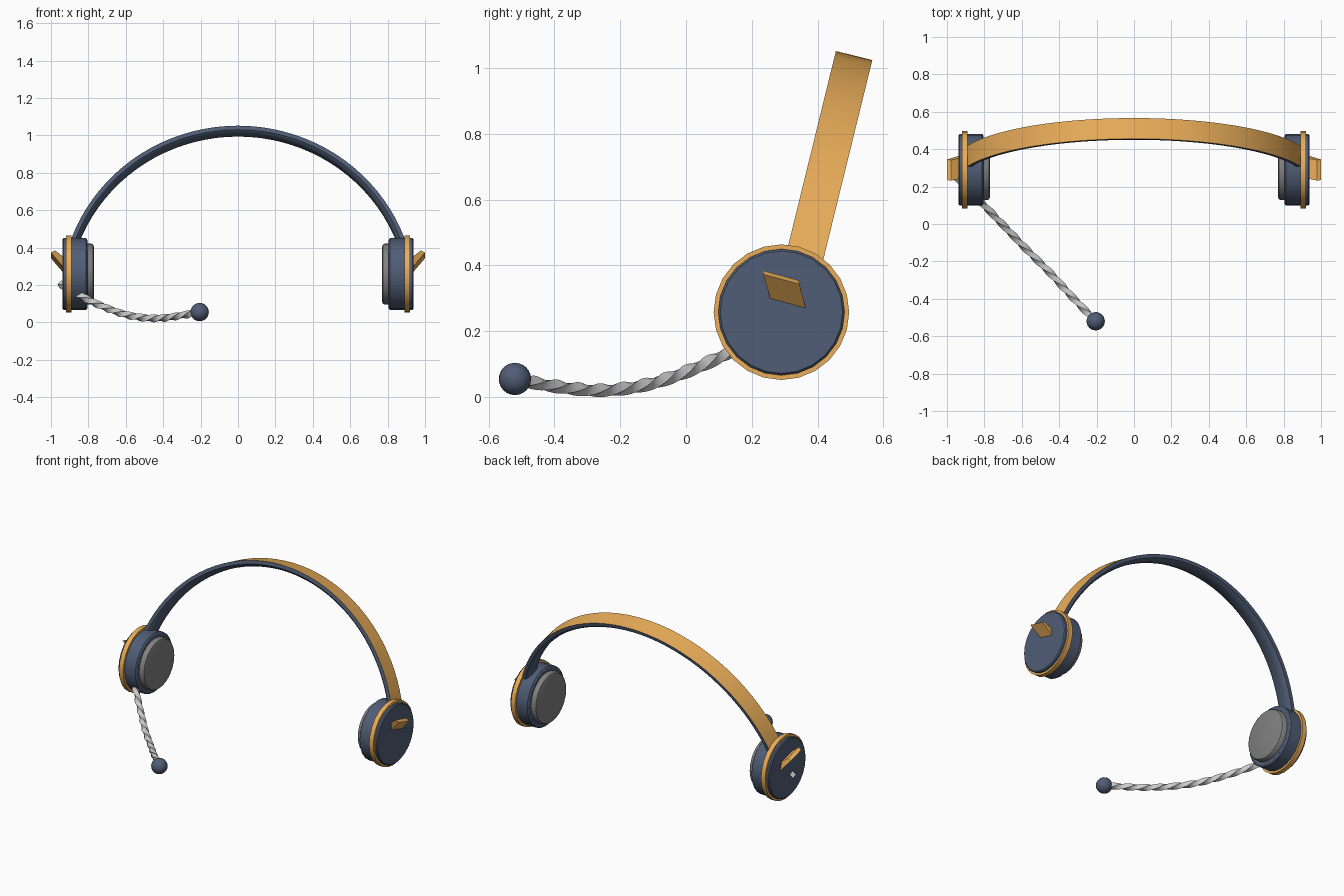
import bpy, bmesh, math
from mathutils import Vector

if "Cube" in bpy.data.objects:
    bpy.data.objects.remove(bpy.data.objects["Cube"])

def material(name, rgb):
    m = bpy.data.materials.new(name)
    m.diffuse_color = (*rgb, 1)
    m.use_nodes = True
    m.node_tree.nodes["Principled BSDF"].inputs["Base Color"].default_value = m.diffuse_color
    return m

navy = material("navy", (0.08, 0.11, 0.18))
gold = material("gold", (0.82, 0.42, 0.10))
pad_grey = material("pad_grey", (0.22, 0.22, 0.22))

def finish(name, verts, faces, mats=(), angle=35, mirror=False):
    me = bpy.data.meshes.new(name)
    me.from_pydata([tuple(v) for v in verts], [], faces)
    ob = bpy.data.objects.new(name, me)
    bpy.context.collection.objects.link(ob)
    for m in mats:
        me.materials.append(m)
    bm = bmesh.new()
    bm.from_mesh(me)
    bmesh.ops.recalc_face_normals(bm, faces=bm.faces)
    bm.to_mesh(me)
    bm.free()
    if mirror:
        ob.modifiers.new("mirror", 'MIRROR')
        ob.modifiers["mirror"].use_mirror_merge = False
    bpy.ops.object.select_all(action='DESELECT')
    ob.select_set(True)
    bpy.context.view_layer.objects.active = ob
    bpy.ops.object.shade_smooth_by_angle(angle=math.radians(angle))
    return ob

def loft(rings):
    """Join equal closed rings into a capped skin."""
    n = len(rings[0])
    verts = [v for r in rings for v in r]
    faces = [(i*n + j, i*n + (j+1) % n, (i+1)*n + (j+1) % n, (i+1)*n + j)
             for i in range(len(rings) - 1) for j in range(n)]
    faces += [tuple(range(n)), tuple(range(len(verts) - n, len(verts)))]
    return verts, faces

# Ear cups: discs turned about a sideways axis, mirrored to both sides
CY, CZ, SIDES = 0.29, 0.258, 24

def disc(name, profile, mat):
    rings = [[(x, CY + r*math.cos(2*math.pi*k/SIDES), CZ + r*math.sin(2*math.pi*k/SIDES))
              for k in range(SIDES)] for x, r in profile]
    return finish(name, *loft(rings), [mat], mirror=True)

disc("ear_cup", [(0.805, 0.182), (0.812, 0.192), (0.932, 0.192), (0.938, 0.186)], navy)
disc("ear_cup_ring", [(0.890, 0.206), (0.920, 0.206)], gold)
disc("ear_pad", [(0.770, 0.145), (0.774, 0.157), (0.784, 0.163), (0.83, 0.163)], pad_grey)

# Slanted fins on the outer faces
base = [Vector((0.925, 0.260, 0.285)), Vector((0.925, 0.368, 0.255))]
tip = [Vector((1.0, 0.235, 0.373)), Vector((1.0, 0.345, 0.343))]
up = Vector((-0.022, -0.003, 0.012))
fin_rings = [[base[0], base[1], base[1] + up*2, base[0] + up*2],
             [tip[0], tip[1], tip[1] + up, tip[0] + up]]
finish("cup_fin", *loft(fin_rings), [gold], mirror=True)

# Headband: D-shaped section swept along a tilted arc, gold on the outside
tilt, R, reach, STEPS = math.radians(13.8), 0.95, math.radians(73.5), 40
u = Vector((0, math.sin(tilt), math.cos(tilt)))
w = Vector((0, math.cos(tilt), -math.sin(tilt)))
centre = Vector((0, 0.511, 1.038)) - R*u
section = [(-0.057, 0), (0.057, 0), (0.057, -0.022), (0.045, -0.034),
           (0.02, -0.041), (-0.02, -0.041), (-0.045, -0.034), (-0.057, -0.022)]
rings = []
for i in range(STEPS + 1):
    a = reach*(2*i/STEPS - 1)
    out = Vector((math.sin(a), 0, 0)) + u*math.cos(a)
    rings.append([centre + out*(R + h) + w*s for s, h in section])
band = finish("headband", *loft(rings), [navy, gold])
for i in range(STEPS):
    band.data.polygons[i*len(section)].material_index = 1

# Microphone boom: twisted square rod along a smooth path
keys = [Vector(p) for p in [(-0.950, 0.252, 0.205), (-0.825, 0.125, 0.133), (-0.70, -0.005, 0.075),
                            (-0.58, -0.13, 0.036), (-0.45, -0.26, 0.021),
                            (-0.33, -0.39, 0.032), (-0.205, -0.52, 0.055)]]

def spline(t):
    i = min(int(t), len(keys) - 2)
    f = t - i
    p1, p2 = keys[i], keys[i+1]
    p0 = keys[i-1] if i else 2*p1 - p2
    p3 = keys[i+2] if i + 2 < len(keys) else 2*p2 - p1
    return 0.5*(2*p1 + (p2 - p0)*f + (2*p0 - 5*p1 + 4*p2 - p3)*f*f
                + (3*p1 - p0 - 3*p2 + p3)*f**3)

rings = []
N = 72
side = Vector((1, -1, 0)).cross(Vector((0, 0, 1))).normalized()
for i in range(N + 1):
    t = i*(len(keys) - 1)/N
    p = spline(t)
    d = (spline(min(t + 0.01, 6)) - spline(max(t - 0.01, 0))).normalized()
    n = side.cross(d).normalized()
    spin = 2*math.pi*3*i/N
    rings.append([p + 0.021*(side*math.cos(spin + k*math.pi/2) + n*math.sin(spin + k*math.pi/2))
                  for k in range(4)])
finish("mic_boom", *loft(rings), angle=40)

# Microphone ball
bpy.ops.mesh.primitive_uv_sphere_add(segments=24, ring_count=12, radius=0.049, location=keys[-1])
ball = bpy.context.object
ball.name = "mic_ball"
ball.data.materials.append(navy)
bpy.ops.object.shade_smooth()
